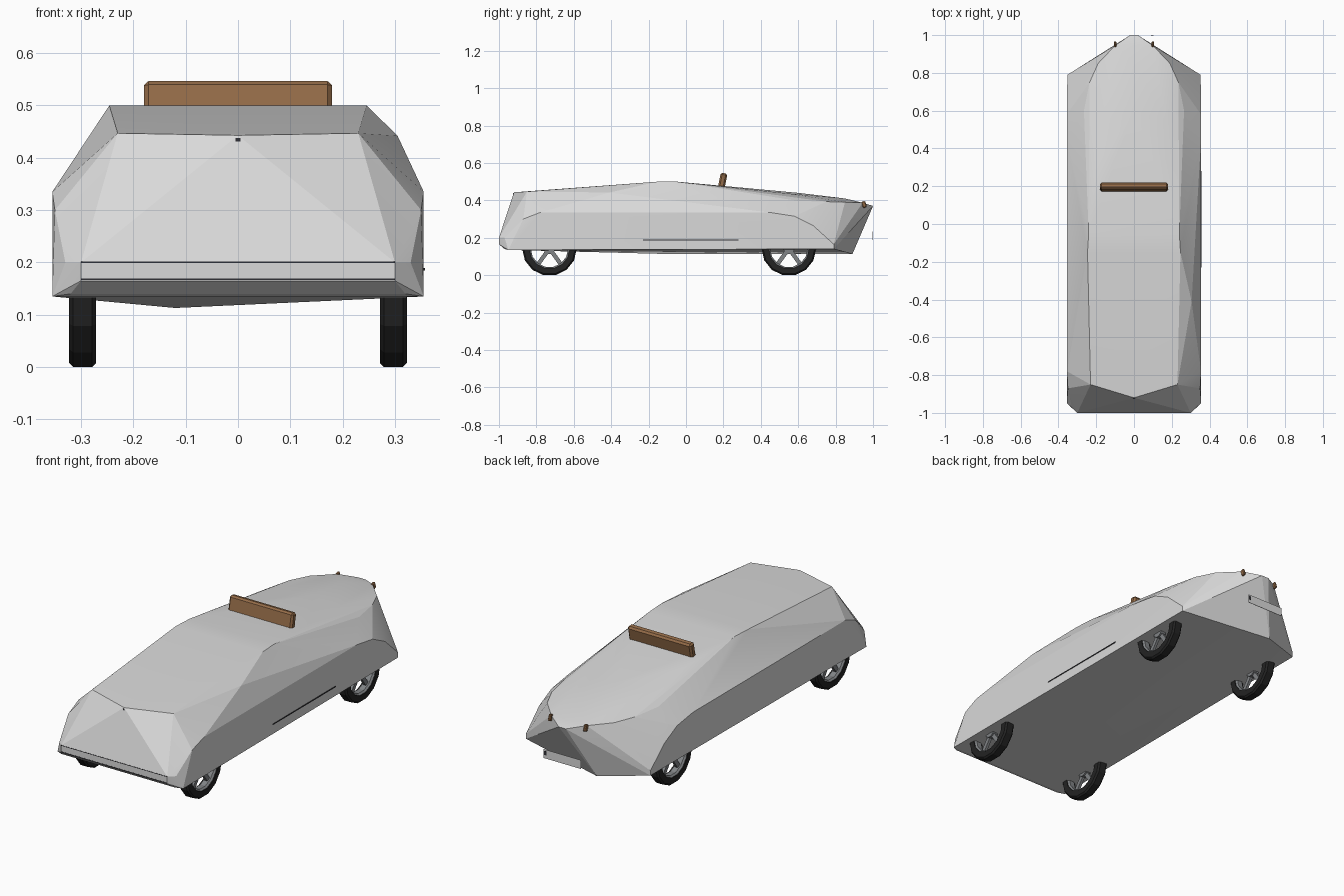
import bpy, bmesh, math
from mathutils import Matrix, Vector

cube = bpy.data.objects.get("Cube")
if cube:
    bpy.data.objects.remove(cube)


def material(name, colour):
    m = bpy.data.materials.new(name)
    m.use_nodes = True
    m.diffuse_color = (*colour, 1)
    m.node_tree.nodes["Principled BSDF"].inputs["Base Color"].default_value = (*colour, 1)
    return m


PAINT = material("pale grey paint", (0.7, 0.7, 0.7))
WOOD = material("brown wood", (0.30, 0.15, 0.065))
RUBBER = material("black rubber", (0.017, 0.017, 0.017))
METAL = material("grey metal", (0.22, 0.23, 0.24))
DARK = material("dark trim", (0.03, 0.03, 0.035))


def finish(bm, name, mat, angle=None):
    bmesh.ops.recalc_face_normals(bm, faces=bm.faces)
    mesh = bpy.data.meshes.new(name)
    bm.to_mesh(mesh)
    bm.free()
    mesh.materials.append(mat)
    ob = bpy.data.objects.new(name, mesh)
    bpy.context.collection.objects.link(ob)
    if angle:
        bpy.ops.object.select_all(action="DESELECT")
        ob.select_set(True)
        bpy.context.view_layer.objects.active = ob
        bpy.ops.object.shade_smooth_by_angle(angle=math.radians(angle))
    return ob


def box(name, mat, centre, size, tilt=0, bevel=0):
    bm = bmesh.new()
    bmesh.ops.create_cube(bm, size=1)
    bmesh.ops.scale(bm, vec=size, verts=bm.verts)
    if bevel:
        bmesh.ops.bevel(bm, geom=bm.edges[:], offset=bevel, segments=1, affect="EDGES")
    bmesh.ops.rotate(bm, matrix=Matrix.Rotation(tilt, 3, "X"), verts=bm.verts)
    bmesh.ops.translate(bm, vec=centre, verts=bm.verts)
    return finish(bm, name, mat)


def lathe(name, mat, profile, place, sides, closed=True):
    """Spin a (radius, x) profile around the wheel axle."""
    bm = bmesh.new()
    rings = []
    for i in range(sides):
        a = math.tau * (i + 0.5) / sides
        rings.append([bm.verts.new((x, r * math.sin(a), r * math.cos(a))) for r, x in profile])
    n = len(profile)
    for i in range(sides):
        a, b = rings[i], rings[(i + 1) % sides]
        for j in range(n if closed else n - 1):
            k = (j + 1) % n
            bm.faces.new((a[j], a[k], b[k], b[j]))
    bmesh.ops.translate(bm, vec=place, verts=bm.verts)
    return finish(bm, name, mat)


# Body shell: a taut skin over the outline points of one half and its mirror
half = [
    # nose and front corners
    (0.30, -1.0, 0.165), (0.30, -1.0, 0.20), (0.33, -0.97, 0.20),
    (0.355, -0.95, 0.135), (0.32, -0.97, 0.14), (0.35, -0.87, 0.30),
    (0.23, -0.85, 0.447), (0, -0.92, 0.443),
    # flanks
    (0.355, -0.78, 0.335), (0.355, 0.45, 0.335), (0.355, 0.58, 0.315),
    (0.355, 0.68, 0.265), (0.352, 0.79, 0.165), (0.352, 0.79, 0.14),
    # roof ridge
    (0.246, -0.15, 0.5), (0.24, -0.05, 0.5),
    # tail deck
    (0.2, 0.3, 0.463), (0.17, 0.55, 0.436), (0, 0.6, 0.44), (0, 0.85, 0.41),
    (0.265, 0.6, 0.397), (0.235, 0.75, 0.393), (0.19, 0.85, 0.39),
    (0.1, 0.945, 0.387), (0.02, 1.0, 0.37),
]
lopsided = [(0.305, -0.41, 0.442), (-0.12, -0.1, 0.113), (-0.12, 0.89, 0.113)]
bm = bmesh.new()
for x, y, z in half:
    for s in ((1, -1) if x else (1,)):
        bm.verts.new((s * x, y, z))
for p in lopsided:
    bm.verts.new(p)
hull = bmesh.ops.convex_hull(bm, input=bm.verts[:])
bmesh.ops.delete(bm, geom=[v for v in bm.verts if not v.link_faces], context="VERTS")
finish(bm, "body_shell", PAINT, 12)

# Wooden wind board across the deck
box("wind_board", WOOD, (0, 0.195, 0.5), (0.36, 0.036, 0.092), tilt=-0.2, bevel=0.009)

# Rear deck hooks, one on each side of the tail tip
for s, side in ((1, "left"), (-1, "right")):
    box("deck_hook_" + side, WOOD, (s * 0.1, 0.952, 0.378), (0.014, 0.022, 0.034), tilt=0.35, bevel=0.004)

# Rear number board, hanging upright behind the tail
box("rear_board", PAINT, (0, 0.998, 0.21), (0.21, 0.002, 0.045))
box("rear_board_mark", DARK, (0.096, 0.9985, 0.215), (0.014, 0.003, 0.02))

# Thin trim lines
box("front_trim_upper", DARK, (0, -0.998, 0.2), (0.6, 0.005, 0.003))
box("front_trim_lower", DARK, (0, -0.998, 0.168), (0.6, 0.005, 0.003))
box("side_trim", DARK, (0.354, 0.025, 0.187), (0.006, 0.51, 0.005))
box("nose_stud", DARK, (0, -0.921, 0.434), (0.009, 0.006, 0.008))

# Wheels: tyre, rim, hub and spokes
R = 0.146
for y, end in ((-0.73, "front"), (0.55, "rear")):
    for s, side in ((1, "left"), (-1, "right")):
        tag = end + "_" + side
        c = Vector((s * 0.297, y, R * math.cos(math.pi / 14)))
        lathe("tyre_" + tag, RUBBER,
              [(0.108, -0.026), (0.138, -0.026), (R, -0.018), (R, 0.018), (0.138, 0.026), (0.108, 0.026)],
              c, 14)
        lathe("rim_" + tag, METAL,
              [(0.108, -0.022), (0.111, -0.022), (0.111, 0.022), (0.108, 0.022), (0.1, 0.014), (0.1, -0.014)],
              c, 14)
        lathe("hub_" + tag, METAL, [(0.0001, -0.015), (0.03, -0.015), (0.03, 0.015), (0.0001, 0.015)],
              c, 10, closed=False)
        bm = bmesh.new()
        for i in range(5):
            made = bmesh.ops.create_cube(bm, size=1)["verts"]
            bmesh.ops.scale(bm, vec=(0.014, 0.022, 0.09), verts=made)
            bmesh.ops.translate(bm, vec=(0, 0, 0.06), verts=made)
            bmesh.ops.rotate(bm, matrix=Matrix.Rotation(math.tau * i / 5, 3, "X"), verts=made)
        bmesh.ops.translate(bm, vec=c, verts=bm.verts)
        finish(bm, "spokes_" + tag, METAL)
